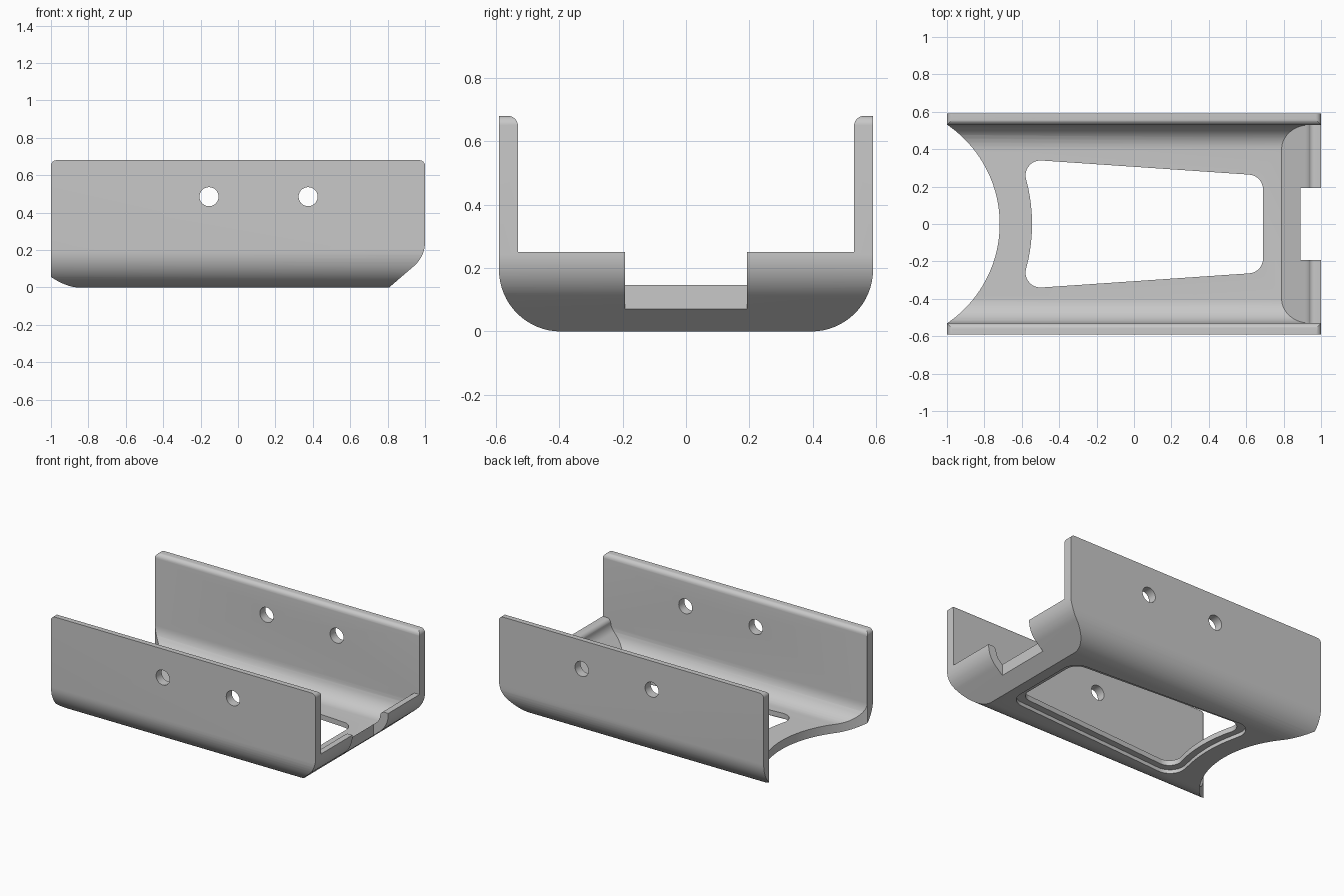
import bpy, bmesh, math
from mathutils import Vector

if "Cube" in bpy.data.objects:
    bpy.data.objects.remove(bpy.data.objects["Cube"])

grey = bpy.data.materials.new("light grey")
grey.diffuse_color = (0.58, 0.58, 0.58, 1)
grey.use_nodes = True
grey.node_tree.nodes["Principled BSDF"].inputs["Base Color"].default_value = grey.diffuse_color


def rounded(points, steps=10):
    """Closed outline from (u, v, radius) corners."""
    out = []
    for i, (u, v, r) in enumerate(points):
        p = Vector((u, v))
        if r == 0:
            out.append(p)
            continue
        a = (Vector(points[i - 1][:2]) - p).normalized()
        b = (Vector(points[(i + 1) % len(points)][:2]) - p).normalized()
        half = a.angle(b) / 2
        centre = p + (a + b).normalized() * r / math.sin(half)
        t = r / math.tan(half)
        s, e = p + a * t - centre, p + b * t - centre
        sweep = s.angle_signed(e)          # clockwise positive
        for k in range(steps + 1):
            ang = -sweep * k / steps
            c, n = math.cos(ang), math.sin(ang)
            out.append(centre + Vector((s.x * c - s.y * n, s.x * n + s.y * c)))
    return out


def prism(name, outline, axis, lo, hi):
    """Extrude an outline along an axis between lo and hi."""
    place = {"x": lambda p, t: (t, p.x, p.y),
             "y": lambda p, t: (p.x, t, p.y),
             "z": lambda p, t: (p.x, p.y, t)}[axis]
    bm = bmesh.new()
    rings = [[bm.verts.new(place(p, t)) for p in outline] for t in (lo, hi)]
    bm.faces.new(rings[0])
    bm.faces.new(rings[1])
    n = len(outline)
    for i in range(n):
        j = (i + 1) % n
        bm.faces.new((rings[0][i], rings[0][j], rings[1][j], rings[1][i]))
    bmesh.ops.recalc_face_normals(bm, faces=bm.faces)
    mesh = bpy.data.meshes.new(name)
    bm.to_mesh(mesh)
    bm.free()
    mesh.materials.append(grey)
    ob = bpy.data.objects.new(name, mesh)
    bpy.context.collection.objects.link(ob)
    return ob


def combine(ob, tool, operation):
    """Apply a boolean and remove the tool."""
    m = ob.modifiers.new("cut", "BOOLEAN")
    m.operation, m.solver, m.object = operation, "EXACT", tool
    bpy.context.view_layer.objects.active = ob
    bpy.ops.object.modifier_apply(modifier=m.name)
    bpy.data.objects.remove(tool)


def circle(u, v, r, n):
    return [Vector((u + r * math.cos(2 * math.pi * k / n),
                    v + r * math.sin(2 * math.pi * k / n))) for k in range(n)]


def window(d):
    """Tapered opening with a bowed rear edge, grown by d."""
    bow = [(-0.545 - d - 0.55 * y * y, y, 0)
           for y in (-0.2, -0.15, -0.1, -0.05, 0, 0.05, 0.1, 0.15, 0.2)]
    return rounded(bow + [(-0.605 - d, 0.347 + d, 0.08 + d / 2),
                          (0.69 + d, 0.259 + d, 0.08 + d / 2),
                          (0.69 + d, -0.259 - d, 0.08 + d / 2),
                          (-0.605 - d, -0.347 - d, 0.08 + d / 2)])


# Outer body: round-bottomed section trimmed by the side silhouette
tray = prism("tray", rounded([(-0.59, 0.68, 0), (-0.59, 0, 0.195),
                              (0.59, 0, 0.195), (0.59, 0.68, 0)], 16), "x", -1.2, 1.2)
side = rounded([(-1, -0.3, 0), (0.46, -0.3, 0), (1, 0.165, 0.17),
                (1, 0.68, 0.03), (-1, 0.68, 0.03)], 12)
combine(tray, prism("side_trim", side, "y", -1, 1), "INTERSECT")

# Cavity: inner section with eased wall tops, ending in the front ramp and lip
cavity = prism("cavity", rounded([(-0.53, 0.06, 0.13), (0.53, 0.06, 0.13),
                                  (0.53, 0.68, 0.032), (0.9, 0.68, 0), (0.9, 1, 0),
                                  (-0.9, 1, 0), (-0.9, 0.68, 0), (-0.53, 0.68, 0.032)]),
               "x", -2, 2)
ramp = rounded([(-1.5, -0.3, 0), (0.37, -0.3, 0), (0.94, 0.19, 0.08),
                (0.94, 0.25, 0.03), (1.5, 0.25, 0), (1.5, 1.2, 0), (-1.5, 1.2, 0)])
combine(cavity, prism("ramp_trim", ramp, "y", -1, 1), "INTERSECT")
combine(tray, cavity, "DIFFERENCE")

# Curved rear edge
combine(tray, prism("rear_arc", circle(-1.36, 0, 0.642, 128), "z", -0.2, 1), "DIFFERENCE")

# Floor window with a stepped recess underneath
combine(tray, prism("window", window(0), "z", -0.2, 0.3), "DIFFERENCE")
combine(tray, prism("recess", window(0.045), "z", -0.2, 0.025), "DIFFERENCE")

# Notch in the front lip
notch = rounded([(0.89, -0.193, 0), (1.2, -0.193, 0), (1.2, 0.193, 0), (0.89, 0.193, 0)])
combine(tray, prism("notch", notch, "z", -0.2, 0.5), "DIFFERENCE")

# Screw holes through both walls
for x in (-0.155, 0.375):
    combine(tray, prism("hole", circle(x, 0.485, 0.051, 32), "y", -1, 1), "DIFFERENCE")

bpy.ops.object.select_all(action="DESELECT")
tray.select_set(True)
bpy.context.view_layer.objects.active = tray
bpy.ops.object.shade_smooth_by_angle(angle=math.radians(25))
